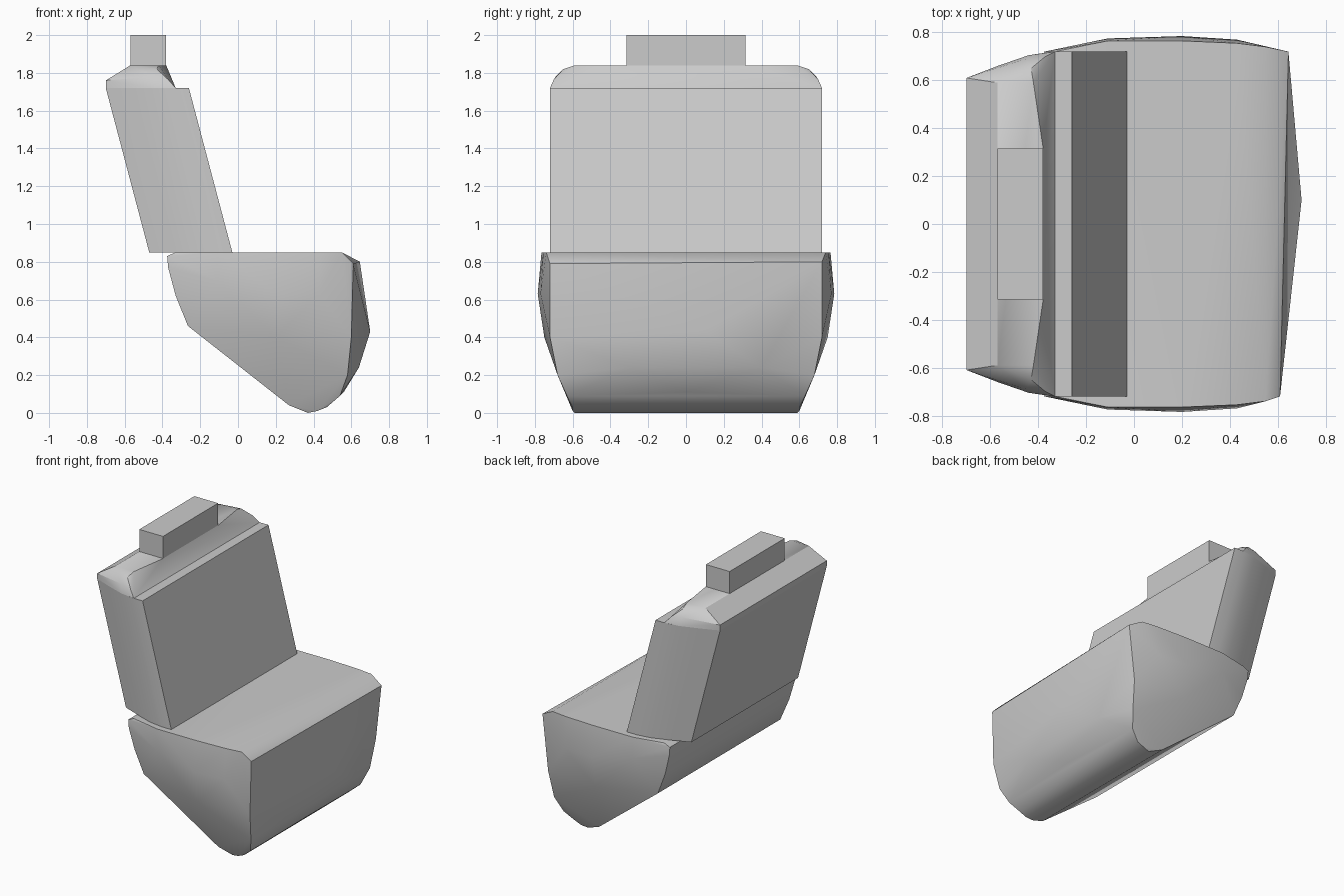
import bpy
import bmesh
import math

cube = bpy.data.objects.get("Cube")
if cube:
    bpy.data.objects.remove(cube, do_unlink=True)

GREY = (0.6, 0.6, 0.6, 1.0)
upholstery = bpy.data.materials.new("grey_upholstery")
upholstery.use_nodes = True
upholstery.diffuse_color = GREY
upholstery.node_tree.nodes["Principled BSDF"].inputs["Base Color"].default_value = GREY


def mirrored(points):
    """Repeat points given on the +y half on the -y half."""
    return points + [(x, -y, z) for x, y, z in points]


def hull_part(name, groups, angle):
    """One object made of a convex shell round each group of points."""
    bm = bmesh.new()
    for points in groups:
        part = bmesh.new()
        verts = [part.verts.new(p) for p in points]
        result = bmesh.ops.convex_hull(part, input=verts)
        loose = {v for v in result["geom_interior"] if isinstance(v, bmesh.types.BMVert)}
        loose |= {v for v in part.verts if not v.link_faces}
        bmesh.ops.delete(part, geom=list(loose), context="VERTS")
        bmesh.ops.dissolve_limit(part, angle_limit=math.radians(0.5),
                                 verts=part.verts[:], edges=part.edges[:])
        bmesh.ops.recalc_face_normals(part, faces=part.faces[:])
        shell = bpy.data.meshes.new("shell")
        part.to_mesh(shell)
        part.free()
        bm.from_mesh(shell)
        bpy.data.meshes.remove(shell)
    mesh = bpy.data.meshes.new(name)
    bm.to_mesh(mesh)
    bm.free()
    mesh.materials.append(upholstery)
    obj = bpy.data.objects.new(name, mesh)
    bpy.context.collection.objects.link(obj)
    bpy.ops.object.select_all(action="DESELECT")
    obj.select_set(True)
    bpy.context.view_layer.objects.active = obj
    bpy.ops.object.shade_smooth_by_angle(angle=math.radians(angle))
    return obj


# Seat cushion: side rims, bulging ends and a domed front
rim = [
    (-0.33, 0.72, 0.85), (0.55, 0.74, 0.85), (0.61, 0.72, 0.79),
    (0.60, 0.72, 0.40), (0.58, 0.68, 0.20), (0.54, 0.63, 0.09),
    (0.47, 0.60, 0.03), (0.42, 0.60, 0.01), (0.37, 0.59, 0.0),
    (0.27, 0.61, 0.04), (-0.265, 0.70, 0.46), (-0.33, 0.71, 0.62),
    (-0.37, 0.72, 0.77), (-0.375, 0.72, 0.83),
]
end_bulge = [
    (-0.11, 0.765, 0.85), (0.20, 0.765, 0.85), (0.43, 0.755, 0.85),
    (-0.11, 0.775, 0.70), (0.20, 0.785, 0.63), (0.43, 0.77, 0.63),
    (0.20, 0.75, 0.40),
]
front_dome = [(0.70, 0.10, 0.43), (0.64, 0.40, 0.24), (0.64, -0.30, 0.24),
              (0.56, 0.0, 0.11), (0.645, 0.72, 0.80)]
hull_part("seat_cushion", [mirrored(rim + end_bulge) + front_dome], 32)

# Backrest: leaning block with narrowed back, topped by a raised shoulder
plan = [(-0.47, 0.61), (-0.34, 0.66), (-0.21, 0.705), (-0.11, 0.72), (-0.03, 0.72)]
LEAN = -0.23
base, top = 0.85, 1.72
body = [(x, y, base) for x, y in plan] + [(x + LEAN, y, top) for x, y in plan]
shoulder = [(x + LEAN, y, top) for x, y in plan[:3]] + [
    (-0.33, 0.72, 1.72), (-0.70, 0.61, 1.76), (-0.45, 0.69, 1.78),
    (-0.37, 0.70, 1.765), (-0.57, 0.59, 1.84), (-0.42, 0.59, 1.84),
    (-0.38, 0.32, 1.84), (-0.43, 0.65, 1.82),
]
hull_part("backrest", [mirrored(body), mirrored(shoulder)], 25)

# Headrest block
headrest = [(x, 0.315, z) for x in (-0.57, -0.38) for z in (1.82, 2.0)]
hull_part("headrest", [mirrored(headrest)], 25)
